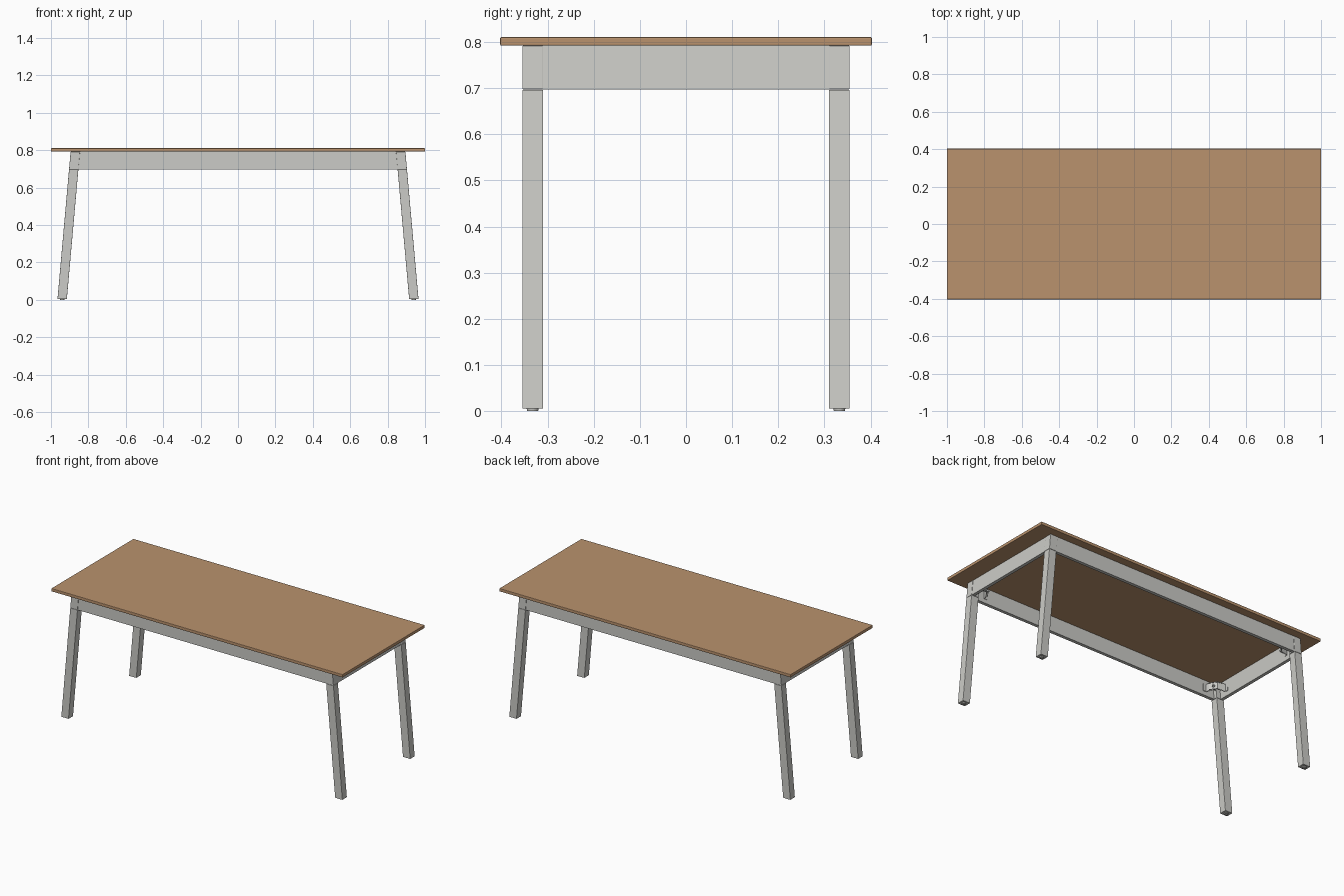
import bpy, bmesh, math
from mathutils import Matrix, Vector

if "Cube" in bpy.data.objects:
    bpy.data.objects.remove(bpy.data.objects["Cube"])


def material(name, rgb):
    m = bpy.data.materials.new(name)
    m.diffuse_color = (*rgb, 1)
    m.use_nodes = True
    m.node_tree.nodes["Principled BSDF"].inputs["Base Color"].default_value = m.diffuse_color
    return m


WOOD = material("warm wood", (0.49, 0.29, 0.155))
GREY = material("light grey paint", (0.60, 0.60, 0.57))

SLOPE = 0.07 / 0.787   # sideways splay of the legs per unit of height
Z_TOP = 0.792          # underside of the table top
Z_APRON = 0.697        # lower edge of the aprons


def shift(z):
    return -SLOPE * (z - 0.005)


def finish(name, bm, mat, bevel=0.0):
    bmesh.ops.recalc_face_normals(bm, faces=bm.faces)
    me = bpy.data.meshes.new(name)
    bm.to_mesh(me)
    bm.free()
    me.materials.append(mat)
    ob = bpy.data.objects.new(name, me)
    bpy.context.collection.objects.link(ob)
    if bevel:
        b = ob.modifiers.new("soft edges", 'BEVEL')
        b.width, b.segments = bevel, 2
    return ob


def box(bm, x, y, z, sx=1, sy=1, splay=False):
    """Box from ranges, mirrored by sx / sy, optionally leaning with the legs."""
    verts = bmesh.ops.create_cube(bm, size=1)["verts"]
    for v in verts:
        p = [r[0] if c < 0 else r[1] for c, r in zip(v.co, (x, y, z))]
        if splay:
            p[0] += shift(p[2])
        v.co = (p[0] * sx, p[1] * sy, p[2])


# table top
bm = bmesh.new()
box(bm, (-1, 1), (-0.403, 0.403), (Z_TOP, 0.811))
finish("table_top", bm, WOOD, 0.003)

# long aprons, ends cut to the slope of the legs
for side, sy in (("front", -1), ("back", 1)):
    bm = bmesh.new()
    xs = [0.916 + shift(z) for z in (Z_APRON, Z_TOP)]
    outline = [(-xs[0], Z_APRON), (xs[0], Z_APRON), (xs[1], Z_TOP), (-xs[1], Z_TOP)]
    f = bm.faces.new([bm.verts.new((x, sy * 0.353, z)) for x, z in outline])
    ext = bmesh.ops.extrude_face_region(bm, geom=[f])["geom"]
    bmesh.ops.translate(bm, vec=(0, -sy * 0.02, 0),
                        verts=[g for g in ext if isinstance(g, bmesh.types.BMVert)])
    finish(side + "_apron", bm, GREY)

for end, sx in (("left", -1), ("right", 1)):
    # end apron leaning with the legs
    bm = bmesh.new()
    box(bm, (0.943, 0.963), (-0.311, 0.311), (Z_APRON, Z_TOP), sx, 1, True)
    finish(end + "_apron", bm, GREY)

    for side, sy in (("front", -1), ("back", 1)):
        corner = side + "_" + end
        # leg shaft and the head block it joins
        for part, z in (("leg", (0.005, Z_APRON - 0.0005)),
                        ("leg_head", (Z_APRON + 0.0005, Z_TOP))):
            bm = bmesh.new()
            box(bm, (0.915, 0.965), (0.310, 0.355), z, sx, sy, True)
            finish(corner + "_" + part, bm, GREY, 0.0015)

        # glide under the foot
        bm = bmesh.new()
        bmesh.ops.create_cone(bm, cap_ends=True, segments=24, radius1=0.012,
                              radius2=0.013, depth=0.006,
                              matrix=Matrix.Translation((sx * 0.94, sy * 0.3325, 0.003)))
        finish(corner + "_glide", bm, GREY)

        # corner bracket: bent strip from apron to apron, with two ribs
        def bracket_strip(bm, path, z0, z1):
            pts = [Vector((sx * x, sy * y, 0)) for x, y in path]
            for a, b in zip(pts, pts[1:]):
                d = (b - a).normalized()
                n = Vector((-d.y, d.x, 0)) * 0.0015
                low = [bm.verts.new(p + Vector((0, 0, z0))) for p in (a + n, b + n, b - n, a - n)]
                high = [bm.verts.new(v.co + Vector((0, 0, z1 - z0))) for v in low]
                bm.faces.new(low)
                bm.faces.new(high)
                for i in range(4):
                    j = (i + 1) % 4
                    bm.faces.new((low[i], low[j], high[j], high[i]))

        bm = bmesh.new()
        path = [(0.775, 0.331), (0.795, 0.331), (0.800, 0.311),
                (0.826, 0.272), (0.856, 0.266), (0.876, 0.262), (0.876, 0.245)]
        bracket_strip(bm, path, 0.722, 0.768)
        for z in (0.722, 0.764):
            lip = [(x - 0.005, y - 0.005) for x, y in path[2:5]]
            bracket_strip(bm, lip, z, z + 0.004)
        finish(corner + "_bracket", bm, GREY)

        # bolt and nut through the bracket into the leg head
        bm = bmesh.new()
        axis = Vector((sx * 0.79, sy * 0.61, 0)).normalized()
        rot = axis.to_track_quat('Z', 'Y').to_matrix().to_4x4()
        start = Vector((sx * 0.805, sy * 0.283, 0.745))
        for radius, segs, depth, at in ((0.004, 12, 0.07, 0.03), (0.009, 6, 0.007, 0.004)):
            bmesh.ops.create_cone(bm, cap_ends=True, segments=segs, radius1=radius,
                                  radius2=radius, depth=depth,
                                  matrix=Matrix.Translation(start + axis * at) @ rot)
        finish(corner + "_bolt", bm, GREY)
